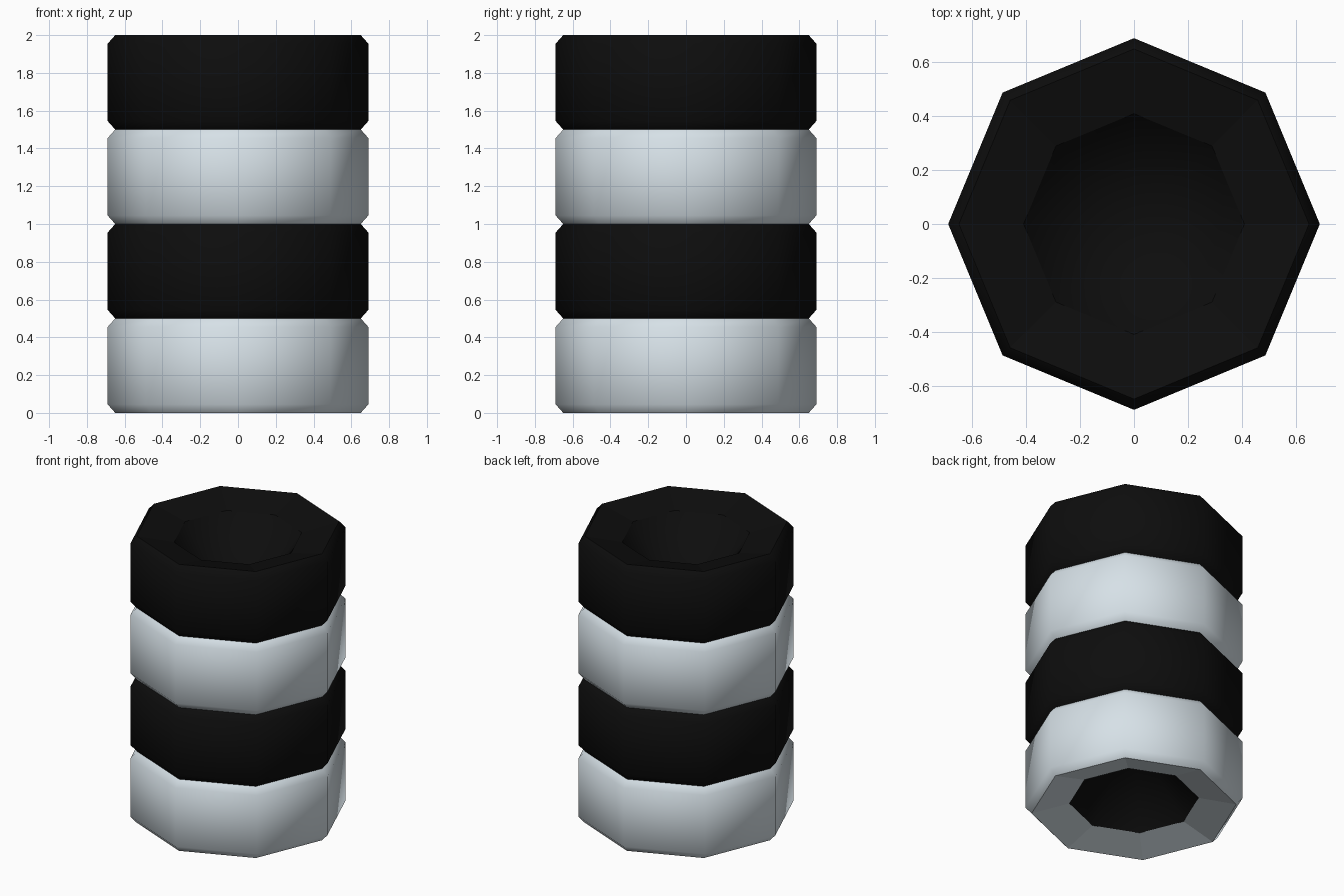
import bpy, bmesh, math

if "Cube" in bpy.data.objects:
    bpy.data.objects.remove(bpy.data.objects["Cube"])

SIDES, H = 8, 0.5


def material(name, rgb):
    m = bpy.data.materials.new(name)
    m.diffuse_color = (*rgb, 1)
    m.use_nodes = True
    m.node_tree.nodes["Principled BSDF"].inputs["Base Color"].default_value = m.diffuse_color
    return m


white = material("painted white", (0.70, 0.78, 0.83))
black = material("black rubber", (0.004, 0.004, 0.004))


def lathe(name, profile, z0, mat):
    """Spin an (radius, height) profile into an octagonal part."""
    bm = bmesh.new()
    rings = []
    for r, z in profile:
        if r == 0:
            rings.append([bm.verts.new((0, 0, z0 + z))] * SIDES)
        else:
            rings.append([bm.verts.new((r * math.cos(math.tau * i / SIDES),
                                        r * math.sin(math.tau * i / SIDES), z0 + z))
                          for i in range(SIDES)])
    for a, b in zip(rings, rings[1:]):
        for i in range(SIDES):
            j = (i + 1) % SIDES
            quad = list(dict.fromkeys((a[i], a[j], b[j], b[i])))
            bm.faces.new(quad)
    bm.normal_update()
    me = bpy.data.meshes.new(name)
    bm.to_mesh(me)
    bm.free()
    me.materials.append(mat)
    ob = bpy.data.objects.new(name, me)
    bpy.context.collection.objects.link(ob)
    bpy.ops.object.select_all(action='DESELECT')
    ob.select_set(True)
    bpy.context.view_layer.objects.active = ob
    bpy.ops.object.shade_smooth_by_angle(angle=math.radians(50))
    # dished sidewalls stay faceted
    for p in me.polygons:
        if 0.8 < abs(p.normal.z):
            p.use_smooth = False
    return ob


# four stacked tyres: dished sidewalls, chamfered tread
tyre = [(0.41, 0.06), (0.65, 0), (0.69, 0.045),
        (0.69, H - 0.045), (0.65, H), (0.41, H - 0.06)]
for n in range(4):
    lathe(f"tyre_{n + 1}", tyre, n * H, black if n % 2 else white)

# dark tapering hollows at both ends
lathe("bottom_hollow", [(0, 0.55), (0.41, 0.06)], 0, black)
lathe("top_hollow", [(0.41, 1.94), (0, 1.45)], 0, black)
